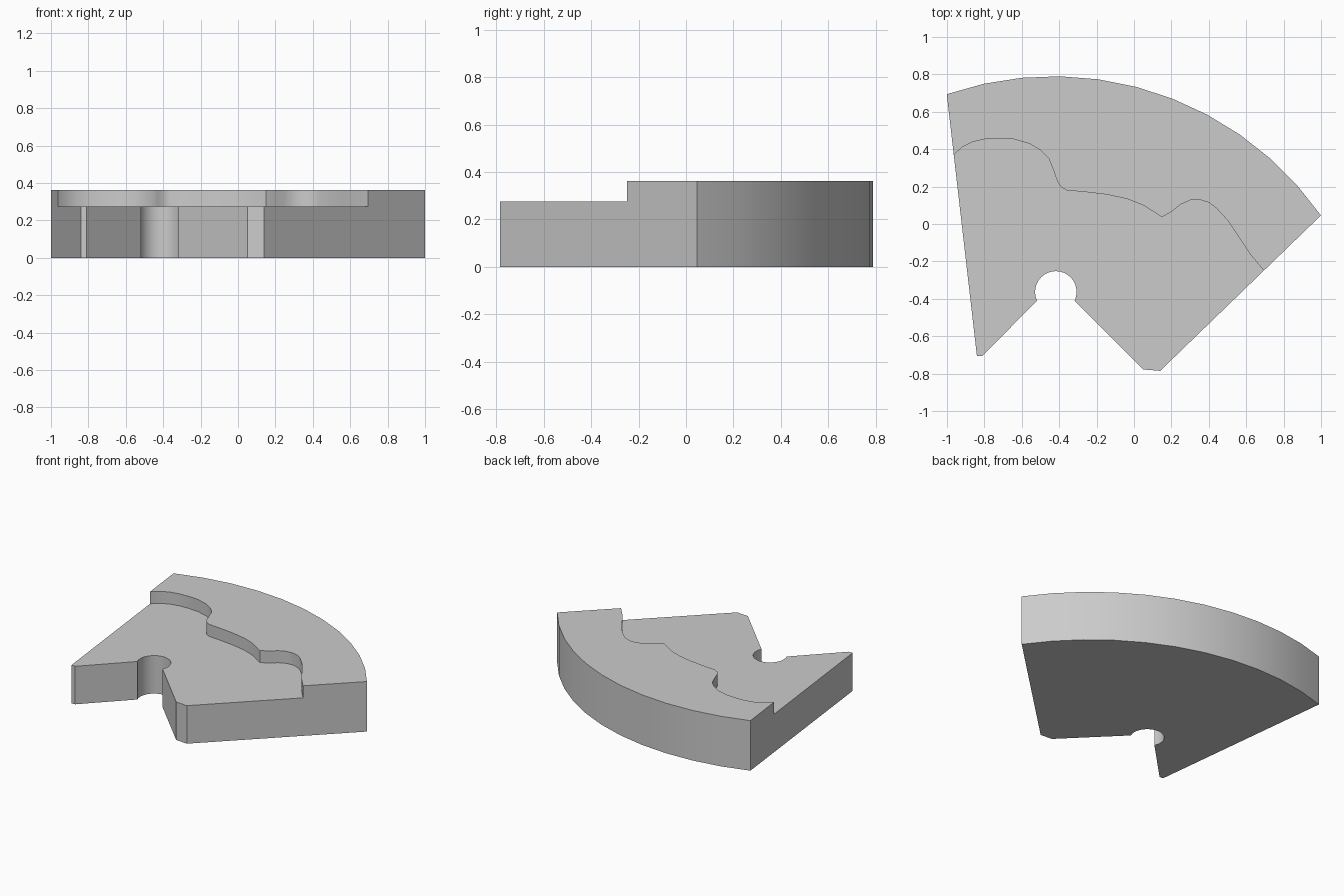
import bpy
import bmesh
from math import radians, cos, sin

cube = bpy.data.objects.get("Cube")
if cube:
    bpy.data.objects.remove(cube, do_unlink=True)

HEIGHT = 0.362
STEP_HEIGHT = 0.275


def arc(cx, cy, radius, start, end, segments):
    """Points along an arc, angles in degrees."""
    angles = [radians(start + (end - start) * i / segments) for i in range(segments + 1)]
    return [(cx + radius * cos(a), cy + radius * sin(a)) for a in angles]


def prism(name, outline, bottom, top):
    """Upright solid with the given plan outline."""
    bm = bmesh.new()
    base = bm.faces.new([bm.verts.new((x, y, bottom)) for x, y in outline])
    ext = bmesh.ops.extrude_face_region(bm, geom=[base])
    verts = [v for v in ext["geom"] if isinstance(v, bmesh.types.BMVert)]
    bmesh.ops.translate(bm, vec=(0, 0, top - bottom), verts=verts)
    bmesh.ops.recalc_face_normals(bm, faces=bm.faces)
    mesh = bpy.data.meshes.new(name)
    bm.to_mesh(mesh)
    bm.free()
    obj = bpy.data.objects.new(name, mesh)
    bpy.context.collection.objects.link(obj)
    return obj


# Wedge plan: curved rear rim, blunt front tips and a round-ended notch
rim = arc(-0.43, -0.955, 1.745, 35, 109.1, 11)
notch = arc(-0.418, -0.363, 0.111, 205, -25, 20)
outline = rim + [(-0.84, -0.705), (-0.81, -0.705)] + notch + [(0.05, -0.778), (0.14, -0.785)]
wedge = prism("wedge_body", outline, 0, HEIGHT)

# Wavy front edge of the raised tier
wave = [
    (-0.963, 0.37), (-0.92, 0.41), (-0.86, 0.44), (-0.79, 0.455), (-0.72, 0.458),
    (-0.64, 0.453), (-0.56, 0.43), (-0.5, 0.395), (-0.455, 0.35), (-0.43, 0.285),
    (-0.41, 0.228), (-0.39, 0.198), (-0.36, 0.18), (-0.25, 0.17), (-0.15, 0.158),
    (-0.04, 0.135), (0.05, 0.1), (0.15, 0.037), (0.2, 0.065), (0.25, 0.105),
    (0.3, 0.127), (0.35, 0.13), (0.4, 0.115), (0.44, 0.085), (0.5, 0.02),
    (0.56, -0.07), (0.62, -0.16), (0.695, -0.25),
]
margin = [(0.8, -0.36), (0.8, -1), (-1.1, -1), (-1.1, 0.24)]
cutter = prism("step_cutter", wave + margin, STEP_HEIGHT, 1)
cutter.hide_render = True

# Lower the front part of the wedge
cut = wedge.modifiers.new("front_step", "BOOLEAN")
cut.operation = "DIFFERENCE"
cut.solver = "EXACT"
cut.object = cutter
bpy.ops.object.select_all(action="DESELECT")
wedge.select_set(True)
bpy.context.view_layer.objects.active = wedge
bpy.ops.object.modifier_apply(modifier=cut.name)
bpy.data.objects.remove(cutter, do_unlink=True)

# Plain grey finish
grey = bpy.data.materials.new("plain_grey")
grey.use_nodes = True
colour = (0.6, 0.6, 0.6, 1)
grey.diffuse_color = colour
grey.node_tree.nodes["Principled BSDF"].inputs["Base Color"].default_value = colour
wedge.data.materials.clear()
wedge.data.materials.append(grey)

bpy.ops.object.shade_smooth_by_angle(angle=radians(30))
